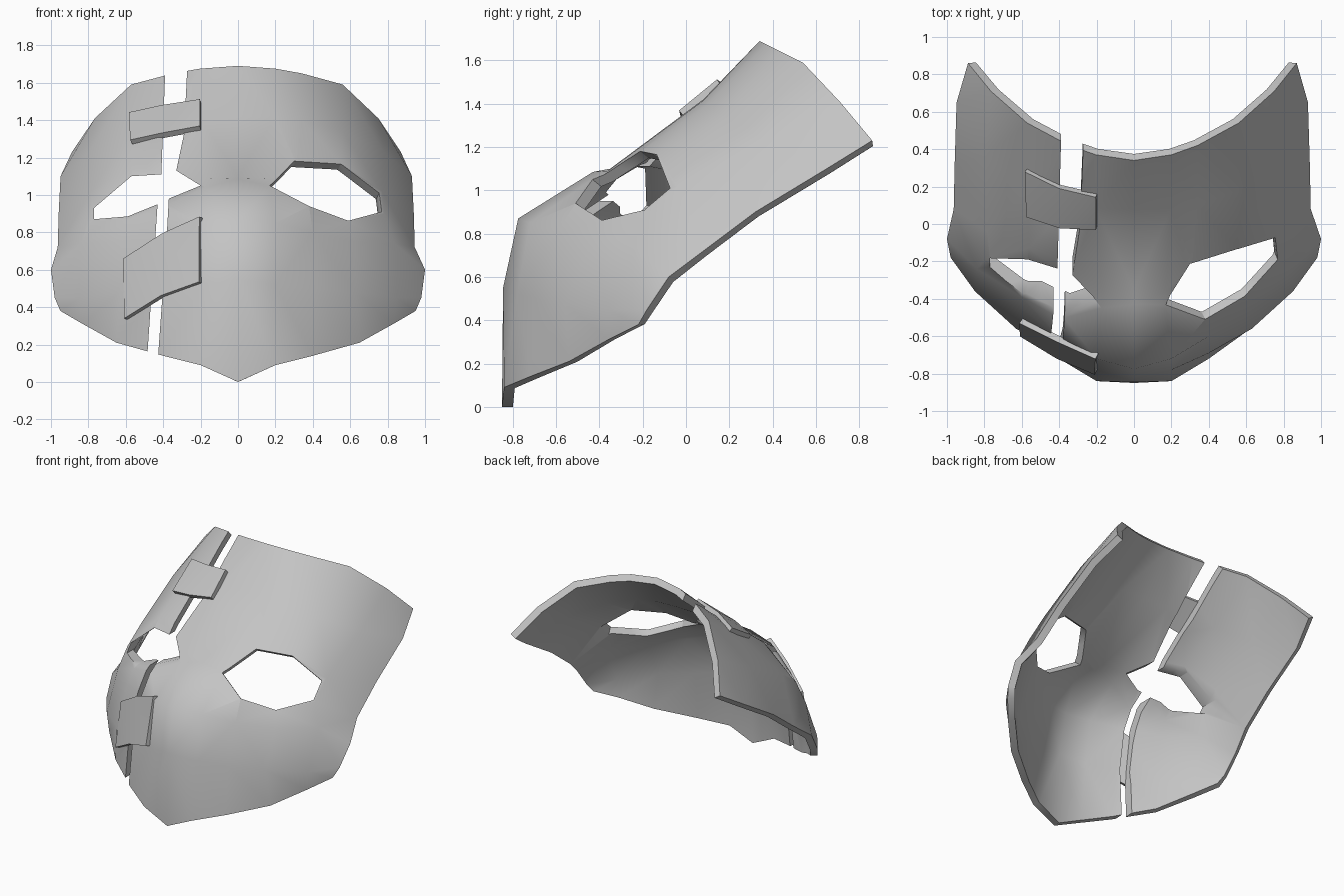
import bpy
import bmesh
import math
from mathutils import Vector
from mathutils.bvhtree import BVHTree

if "Cube" in bpy.data.objects:
    bpy.data.objects.remove(bpy.data.objects["Cube"], do_unlink=True)

# One plain grey for the whole mask
grey = bpy.data.materials.new("plain_grey")
grey.use_nodes = True
grey.diffuse_color = (0.55, 0.55, 0.55, 1)
grey.node_tree.nodes["Principled BSDF"].inputs["Base Color"].default_value = grey.diffuse_color

THICKNESS = 0.05
FORWARD = Vector((0, -1, 0))

# Half cross-sections, centre line to side edge
TOP_EDGE = [(0, .34, 1.69), (.2, .37, 1.675), (.34, .42, 1.65), (.56, .54, 1.59), (.75, .71, 1.41), (.87, .86, 1.23)]
FOREHEAD = [(0, .08, 1.42), (.2, .08, 1.415), (.34, .1, 1.4), (.56, .18, 1.34), (.78, .36, 1.23), (.93, .65, 1.1)]
BROW = [(0, -.35, 1.1), (.17, -.36, 1.09), (.31, -.21, 1.18), (.55, -.13, 1.17), (.77, -.04, 1.02), (.94, .32, .9)]
UNDER_EYE = [(0, -.43, 1.085), (.17, -.45, 1.04), (.38, -.51, .94), (.59, -.39, .86), (.78, -.19, .9), (.945, .08, .72)]
MUZZLE = [(0, -.775, .87), (.2, -.72, .85), (.4, -.6, .8), (.62, -.44, .75), (.84, -.24, .74), (1, -.08, .6)]
CHEEK = [(0, -.845, .55), (.2, -.78, .52), (.4, -.69, .5), (.63, -.56, .48), (.85, -.36, .45), (.98, -.18, .45)]
JAW = [(0, -.85, 0), (.2, -.84, .09), (.4, -.72, .14), (.65, -.54, .21), (.83, -.36, .31), (.95, -.22, .38)]


def mirrored(row):
    """Full row from side to side; the loose side sits slightly further out."""
    spread = 1.02 if row[-1][2] > .7 else 1
    return [Vector((-x * spread, y, z)) for x, y, z in row[:0:-1]] + [Vector(p) for p in row]


def new_object(name, bm):
    mesh = bpy.data.meshes.new(name)
    bm.to_mesh(mesh)
    bm.free()
    mesh.materials.append(grey)
    obj = bpy.data.objects.new(name, mesh)
    bpy.context.collection.objects.link(obj)
    return obj


def sheet(rows):
    """Quad sheet through rows of points, facing the front."""
    bm = bmesh.new()
    grid = [[bm.verts.new(p) for p in row] for row in rows]
    for upper, lower in zip(grid, grid[1:]):
        for i in range(len(upper) - 1):
            bm.faces.new((upper[i], lower[i], lower[i + 1], upper[i + 1]))
    bmesh.ops.triangulate(bm, faces=bm.faces[:])
    bm.normal_update()
    return bm


def apply(obj, modifier):
    bpy.context.view_layer.objects.active = obj
    bpy.ops.object.modifier_apply(modifier=modifier.name)


def thicken(obj, amount):
    mod = obj.modifiers.new("thickness", "SOLIDIFY")
    mod.thickness = amount
    mod.offset = -1
    mod.use_even_offset = True
    apply(obj, mod)


def cut(obj, points, direction):
    """Cut a prism through the object, swept both ways from the outline."""
    bm = bmesh.new()
    front = [bm.verts.new(p + direction) for p in points]
    back = [bm.verts.new(p - direction) for p in points]
    bm.faces.new(front)
    bm.faces.new(back[::-1])
    for i in range(len(points)):
        j = (i + 1) % len(points)
        bm.faces.new((front[i], back[i], back[j], front[j]))
    bmesh.ops.triangulate(bm, faces=bm.faces[:])
    bmesh.ops.recalc_face_normals(bm, faces=bm.faces[:])
    cutter = new_object("cutter", bm)
    cutter.hide_render = True
    mod = obj.modifiers.new("cut", "BOOLEAN")
    mod.operation = "DIFFERENCE"
    mod.solver = "EXACT"
    mod.object = cutter
    apply(obj, mod)
    bpy.data.objects.remove(cutter, do_unlink=True)


def shade(obj):
    """Smooth outside, faceted inside, crisp rims."""
    middle = Vector((0, .6, .5))
    for poly in obj.data.polygons:
        poly.use_smooth = poly.normal.dot(poly.center - middle) > 0
    obj.data.set_sharp_from_angle(angle=math.radians(50))


ROWS = [mirrored(r) for r in (TOP_EDGE, FOREHEAD, BROW, UNDER_EYE, MUZZLE, CHEEK, JAW)]
surface_bm = sheet(ROWS)
surface = BVHTree.FromBMesh(surface_bm)
surface_bm.free()


def on_surface(x, z, lift=0):
    hit, normal, _, _ = surface.ray_cast(Vector((x, -3, z)), -FORWARD)
    return hit + normal * lift


def outline(points):
    return [Vector((x, 0, z)) for x, z in points]


# Edges of the crack: the main side and the loose side
MAIN_CRACK = [(-.26, 2), (-.275, 1.6), (-.29, 1.32), (-.33, 1.13), (-.2, 1.05),
              (-.37, .98), (-.38, .8), (-.43, .1), (-.44, -.3)]
LOOSE_CRACK = [(-.375, 2), (-.39, 1.64), (-.41, 1.11), (-.57, 1.1), (-.77, .93),
               (-.77, .87), (-.59, .885), (-.43, .95), (-.485, .14), (-.51, -.3)]

# Main part of the mask, with its eye hole
main = new_object("mask_main", sheet(ROWS))
thicken(main, THICKNESS)
cut(main, outline(MAIN_CRACK + [(-1.4, -.3), (-1.4, 2)]), FORWARD * 2)
EYE = [(.17, 1.05), (.3, 1.18), (.55, 1.165), (.755, 1.01), (.768, .91), (.59, .862), (.38, .94)]
cut(main, [on_surface(x, z) for x, z in EYE], Vector((.06, -.15, .12)))
shade(main)

# Broken-off side of the mask
loose = new_object("mask_broken_side", sheet(ROWS))
thicken(loose, THICKNESS)
cut(loose, outline(LOOSE_CRACK + [(1.4, -.3), (1.4, 2)]), FORWARD * 2)
shade(loose)

# Plates bridging the crack
PLATES = {
    "upper_plate": ([(-.57, 1.42), (-.39, 1.46), (-.2, 1.49)], [(-.565, 1.27), (-.39, 1.31), (-.2, 1.345)]),
    "lower_plate": ([(-.595, .65), (-.39, .79), (-.2, .86)], [(-.595, .34), (-.4, .46), (-.2, .53)]),
}
for name, edges in PLATES.items():
    plate = new_object(name, sheet([[on_surface(x, z, .03) for x, z in edge] for edge in edges]))
    thicken(plate, .035)
    shade(plate)
